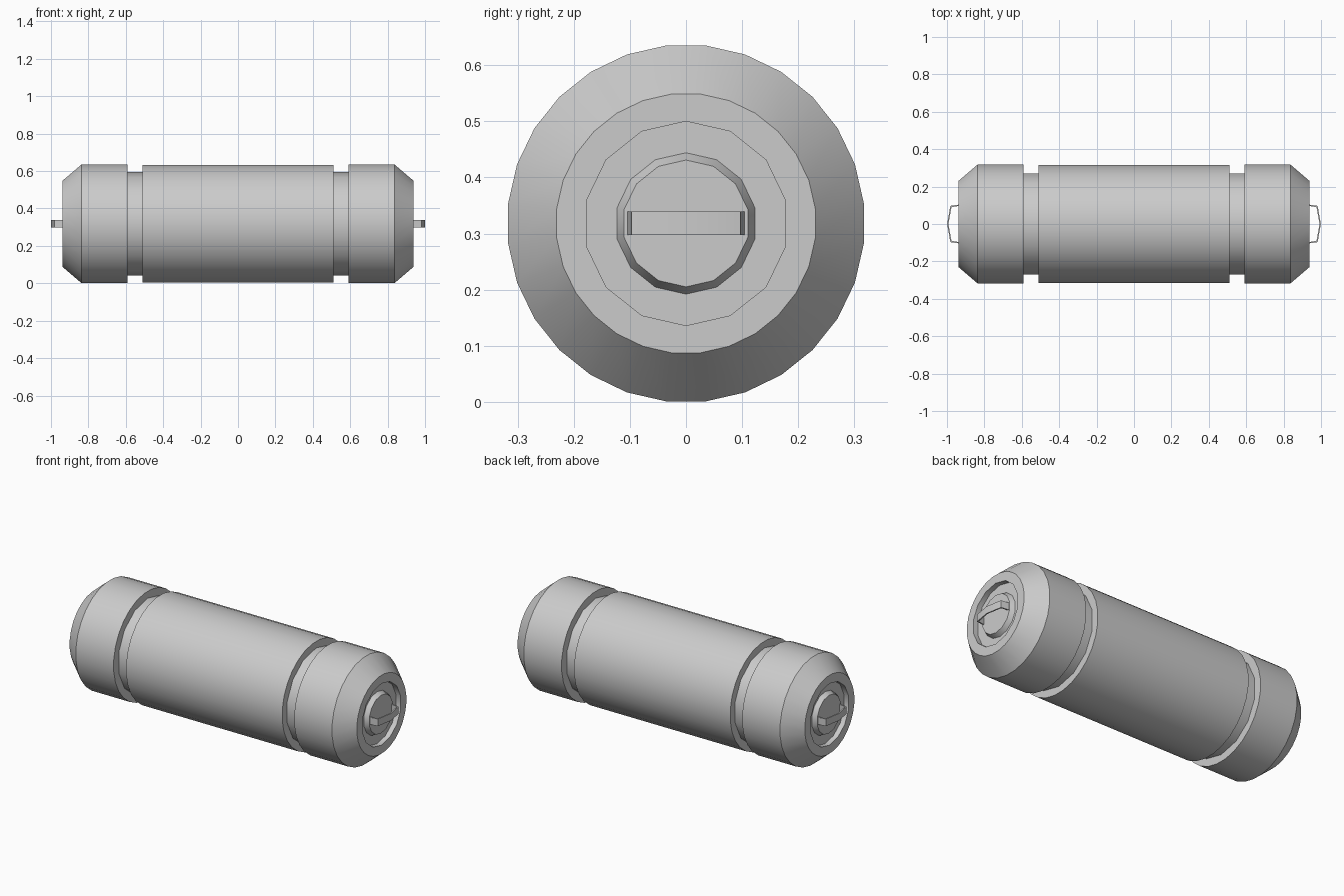
import bpy, bmesh, math

if "Cube" in bpy.data.objects:
    bpy.data.objects.remove(bpy.data.objects["Cube"])

ZC = 0.318          # height of the long axis
HI, LO = 28, 14     # side counts of outer shells and inner parts


def ring(bm, x, r, n):
    # polygon across the x axis; 28-gons have a flat top, 14-gons a point
    off = math.pi / n if n == HI else 0
    return [bm.verts.new((x, r * math.sin(off + 2 * math.pi * i / n),
                          ZC + r * math.cos(off + 2 * math.pi * i / n)))
            for i in range(n)]


def edges_of(bm, loop):
    out = []
    for a, b in zip(loop, loop[1:] + loop[:1]):
        out.append(bm.edges.get((a, b)) or bm.edges.new((a, b)))
    return out


def join(bm, a, b):
    if len(a) == len(b):
        n = len(a)
        for i in range(n):
            j = (i + 1) % n
            bm.faces.new((a[i], a[j], b[j], b[i]))
    else:
        # flat washer between polygons with different side counts
        x = 1 if a[0].co.x > 0 else -1
        bmesh.ops.triangle_fill(bm, edges=edges_of(bm, a) + edges_of(bm, b),
                                use_beauty=True, normal=(x, 0, 0))


def finish(name, bm, mirror=True):
    bmesh.ops.recalc_face_normals(bm, faces=bm.faces)
    me = bpy.data.meshes.new(name)
    bm.to_mesh(me)
    bm.free()
    ob = bpy.data.objects.new(name, me)
    bpy.context.collection.objects.link(ob)
    if mirror:
        ob.modifiers.new("Mirror", 'MIRROR')
    bpy.ops.object.select_all(action='DESELECT')
    ob.select_set(True)
    bpy.context.view_layer.objects.active = ob
    bpy.ops.object.shade_smooth_by_angle(angle=math.radians(30))
    return ob


def turned(name, sections, mirror=True, close_end=False):
    bm = bmesh.new()
    rings = [ring(bm, *s) for s in sections]
    for a, b in zip(rings, rings[1:]):
        join(bm, a, b)
    if close_end:
        bm.faces.new(rings[-1])
    return finish(name, bm, mirror)


# main tube with washer-shaped ends
turned("body", [(-0.51, 0.275, LO), (-0.51, 0.317, HI),
                (0.51, 0.317, HI), (0.51, 0.275, LO)], mirror=False)

# recessed necks between tube and caps
turned("neck", [(0.51, 0.277, LO), (0.59, 0.277, LO)])

# tapered caps with a round recess and raised hub in the end face
turned("end_cap", [(0.59, 0.275, LO), (0.59, 0.319, HI), (0.837, 0.319, HI),
                   (0.938, 0.232, HI), (0.938, 0.182, LO), (0.908, 0.182, LO),
                   (0.908, 0.126, LO), (0.935, 0.113, LO)], close_end=True)

# thin pull handle on each hub
outer = [(0.934, -0.104), (0.982, -0.097), (0.999, 0), (0.982, 0.097), (0.934, 0.104)]
inner = [(0.934, 0.097), (0.976, 0.090), (0.992, 0), (0.976, -0.090), (0.934, -0.097)]
bm = bmesh.new()
n = len(outer)
low = [[bm.verts.new((x, y, 0.297)) for x, y in p] for p in (outer, inner[::-1])]
top = [[bm.verts.new((x, y, 0.339)) for x, y in p] for p in (outer, inner[::-1])]
for i in range(n - 1):
    for a, b in ((low[0], low[1]), (low[1], top[1]), (top[1], top[0]), (top[0], low[0])):
        bm.faces.new((a[i], a[i + 1], b[i + 1], b[i]))
for i in (0, n - 1):
    bm.faces.new((low[0][i], low[1][i], top[1][i], top[0][i]))
finish("pull_handle", bm)
